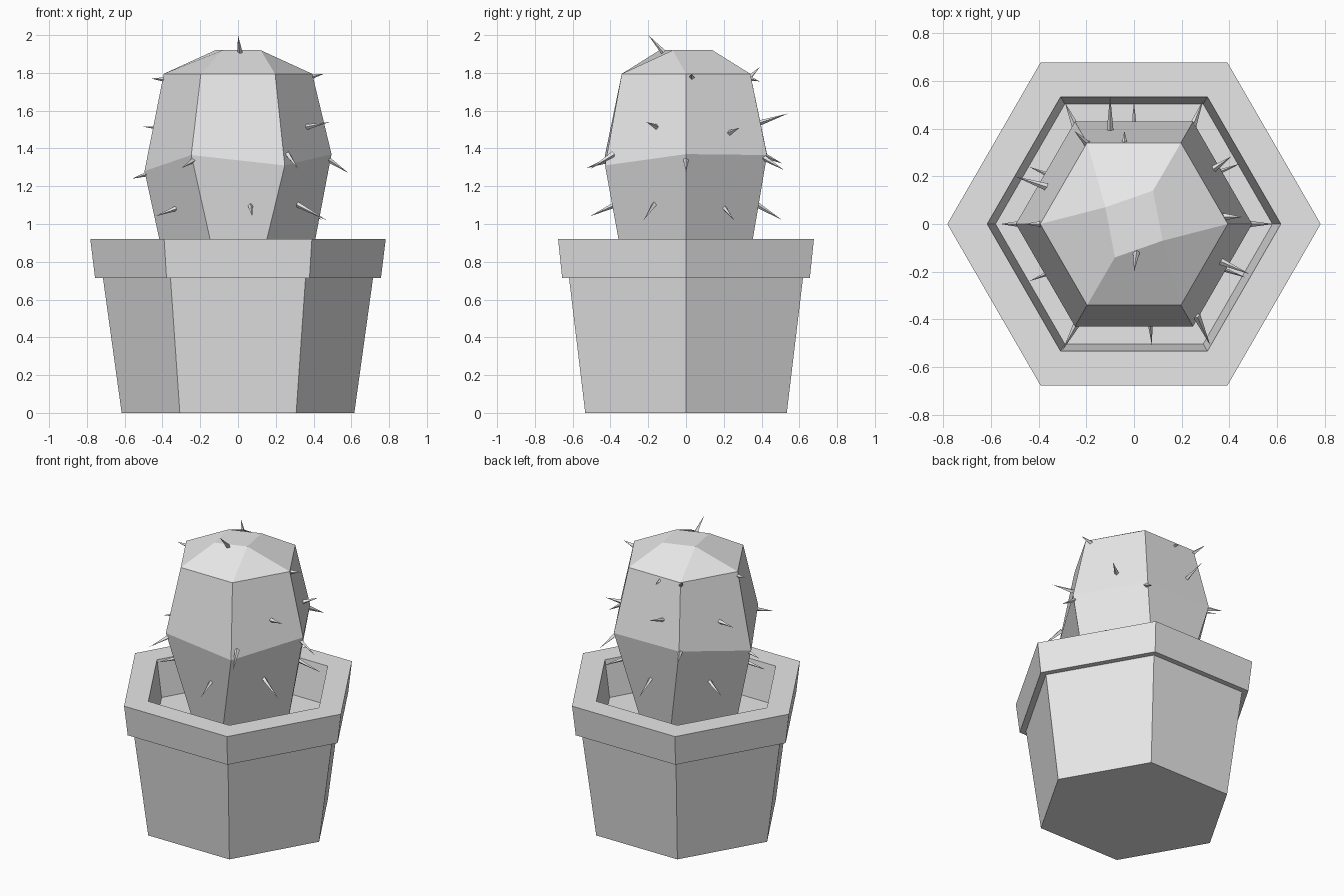
import bpy, bmesh, math
from mathutils import Vector

cube = bpy.data.objects.get("Cube")
if cube:
    bpy.data.objects.remove(cube, do_unlink=True)

mat = bpy.data.materials.new("light grey")
mat.use_nodes = True
mat.diffuse_color = (0.8, 0.8, 0.8, 1)
mat.node_tree.nodes["Principled BSDF"].inputs["Base Color"].default_value = (0.8, 0.8, 0.8, 1)


def finish(bm, name):
    bmesh.ops.recalc_face_normals(bm, faces=bm.faces)
    mesh = bpy.data.meshes.new(name)
    bm.to_mesh(mesh)
    bm.free()
    mesh.materials.append(mat)
    obj = bpy.data.objects.new(name, mesh)
    bpy.context.collection.objects.link(obj)
    return obj


def hexagon(radius, z):
    return [(radius * math.cos(k * math.pi / 3), radius * math.sin(k * math.pi / 3), z)
            for k in range(6)]


def loft(bm, rings):
    loops = [[bm.verts.new(p) for p in ring] for ring in rings]
    for low, high in zip(loops, loops[1:]):
        for k in range(6):
            n = (k + 1) % 6
            bm.faces.new((low[k], low[n], high[n], high[k]))
    return loops


# Pot: outer wall, overhanging rim, inner wall and soil floor
bm = bmesh.new()
profile = [(0.616, 0), (0.715, 0.715), (0.757, 0.715), (0.782, 0.92), (0.615, 0.92), (0.58, 0.67)]
loops = loft(bm, [hexagon(r, z) for r, z in profile])
bm.faces.new(loops[0])
bm.faces.new(loops[-1])
finish(bm, "pot")

# Cactus body: narrow foot, uneven widest ring, shoulder and four-cornered crown
bm = bmesh.new()
foot = [(0.36, 0, 0.66), (0.09, 0.31, 0.66), (-0.09, 0.31, 0.66),
        (-0.36, 0, 0.66), (-0.09, -0.31, 0.66), (0.09, -0.31, 0.66)]
waist_heights = (1.37, 1.365, 1.37, 1.28, 1.365, 1.31)
waist = [(x, y, h) for (x, y, _), h in zip(hexagon(0.495, 0), waist_heights)]
loops = loft(bm, [foot, waist, hexagon(0.393, 1.795)])
bm.faces.new(loops[0])
s = loops[-1]
a, b, c, d = [bm.verts.new((x, y, 1.92)) for x, y in
              ((-0.12, 0.07), (0.08, 0.14), (0.12, -0.07), (-0.08, -0.14))]
for corners in ((a, b, c, d), (s[0], s[1], b, c), (s[1], s[2], a, b), (s[2], s[3], a),
                (s[3], s[4], d, a), (s[4], s[5], c, d), (s[5], s[0], c)):
    bm.faces.new(corners)
finish(bm, "cactus_body")


# Spines: thin four-sided cones, each sunk slightly into the body
def spine(name, base, tip, radius=0.016):
    base, tip = Vector(base), Vector(tip)
    axis = tip - base
    base = base - axis.normalized() * 0.02
    axis = tip - base
    bm = bmesh.new()
    bmesh.ops.create_cone(bm, cap_ends=True, segments=4, radius1=radius, radius2=0,
                          depth=axis.length)
    obj = finish(bm, name)
    obj.rotation_mode = "QUATERNION"
    obj.rotation_quaternion = axis.to_track_quat("Z", "Y")
    obj.location = (base + tip) / 2


spines = {
    "crown": [((0.01, -0.12, 1.91), (0, -0.2, 2.0))],
    "shoulder": [((-0.39, 0, 1.765), (-0.46, 0, 1.77)), ((0.39, 0.03, 1.78), (0.455, 0.03, 1.795)),
                 ((-0.2, 0.34, 1.78), (-0.25, 0.39, 1.83)), ((-0.04, 0.34, 1.77), (-0.04, 0.39, 1.755))],
    "upper": [((0.37, -0.16, 1.515), (0.485, -0.21, 1.54)), ((0.34, 0.235, 1.485), (0.41, 0.285, 1.51)),
              ((-0.1, 0.39, 1.535), (-0.1, 0.54, 1.585)), ((-0.38, 0.16, 1.505), (-0.5, 0.2, 1.515))],
    "waist": [((-0.24, -0.42, 1.335), (-0.3, -0.53, 1.295)), ((0.27, -0.4, 1.36), (0.32, -0.51, 1.29)),
              ((0.48, 0, 1.34), (0.585, 0, 1.27)), ((0.25, 0.42, 1.345), (0.29, 0.52, 1.285)),
              ((-0.25, 0.42, 1.36), (-0.29, 0.51, 1.32)), ((-0.48, 0, 1.265), (-0.56, 0, 1.24))],
    "lower": [((0.065, -0.38, 1.1), (0.075, -0.51, 1.04)), ((0.32, -0.17, 1.1), (0.47, -0.225, 1.02)),
              ((0.31, 0.2, 1.09), (0.45, 0.255, 1.02)), ((0, 0.38, 1.1), (0, 0.51, 1.02)),
              ((-0.32, -0.19, 1.085), (-0.44, -0.24, 1.04)), ((-0.32, 0.19, 1.085), (-0.44, 0.24, 1.04))],
}
for level, pairs in spines.items():
    for i, (base, tip) in enumerate(pairs, 1):
        spine(f"{level}_spine_{i}", base, tip)
